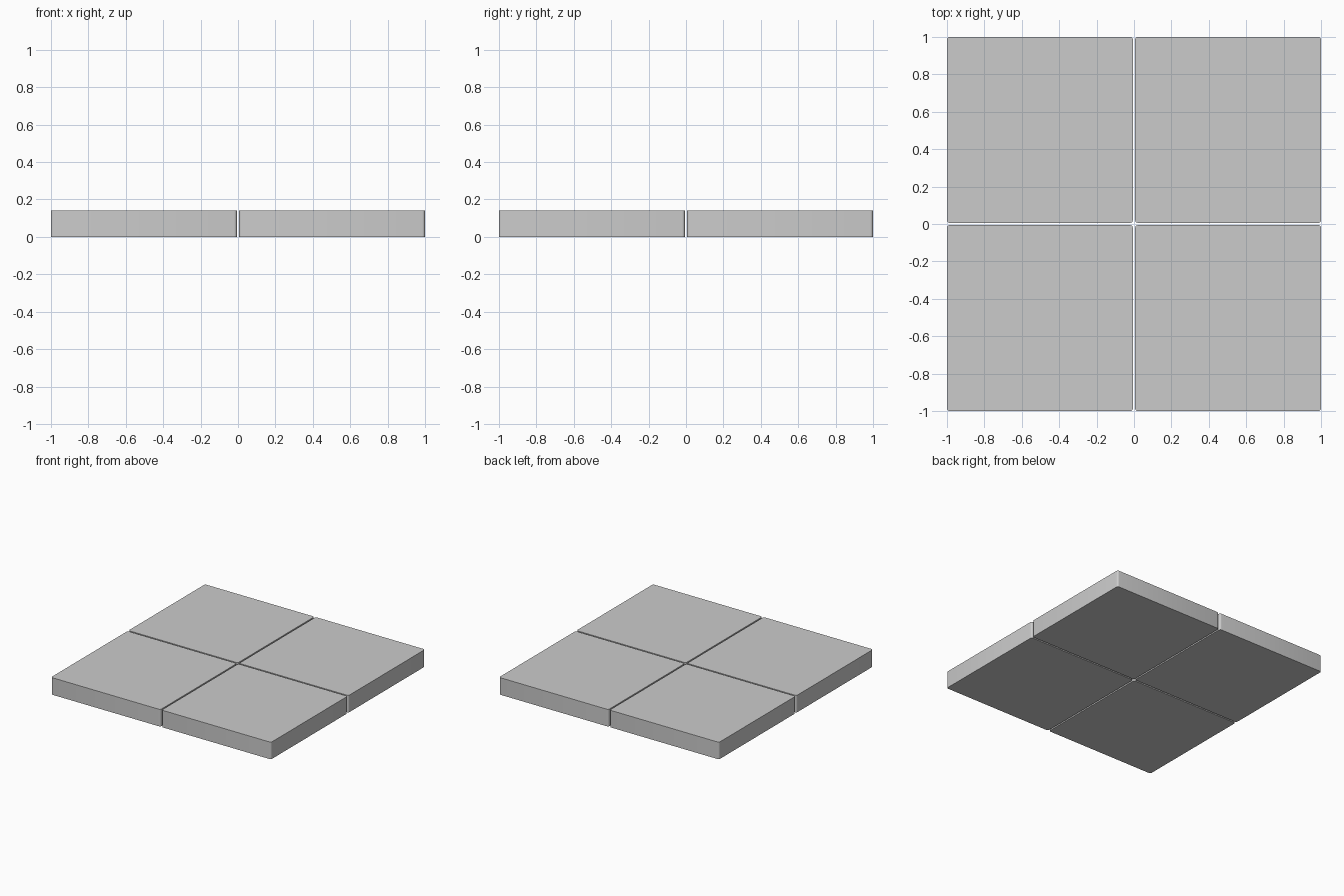
import bpy, bmesh

if "Cube" in bpy.data.objects:
    bpy.data.objects.remove(bpy.data.objects["Cube"])

GAP = 0.012      # joint between tiles
HEIGHT = 0.14
RADIUS = 0.015   # rounding of the upright corners
SIZE = 1 - GAP / 2
MID = (1 + GAP / 2) / 2


def paving_tile(name, x, y):
    # Square slab with only its four upright edges rounded
    bm = bmesh.new()
    bmesh.ops.create_cube(bm, size=1)
    bmesh.ops.scale(bm, vec=(SIZE, SIZE, HEIGHT), verts=bm.verts)
    bmesh.ops.translate(bm, vec=(0, 0, HEIGHT / 2), verts=bm.verts)
    upright = [e for e in bm.edges if abs(e.verts[0].co.z - e.verts[1].co.z) > 0.01]
    bmesh.ops.bevel(bm, geom=upright, offset=RADIUS, segments=4,
                    profile=0.5, affect='EDGES')
    mesh = bpy.data.meshes.new(name)
    bm.to_mesh(mesh)
    bm.free()
    tile = bpy.data.objects.new(name, mesh)
    tile.location = (x, y, 0)
    bpy.context.collection.objects.link(tile)
    # Smooth corners, sharp top and bottom rims
    bpy.ops.object.select_all(action='DESELECT')
    tile.select_set(True)
    bpy.context.view_layer.objects.active = tile
    bpy.ops.object.shade_smooth_by_angle()


# Two by two grid of tiles
for row, y in (("front", -MID), ("back", MID)):
    for side, x in (("left", -MID), ("right", MID)):
        paving_tile(f"tile_{row}_{side}", x, y)
